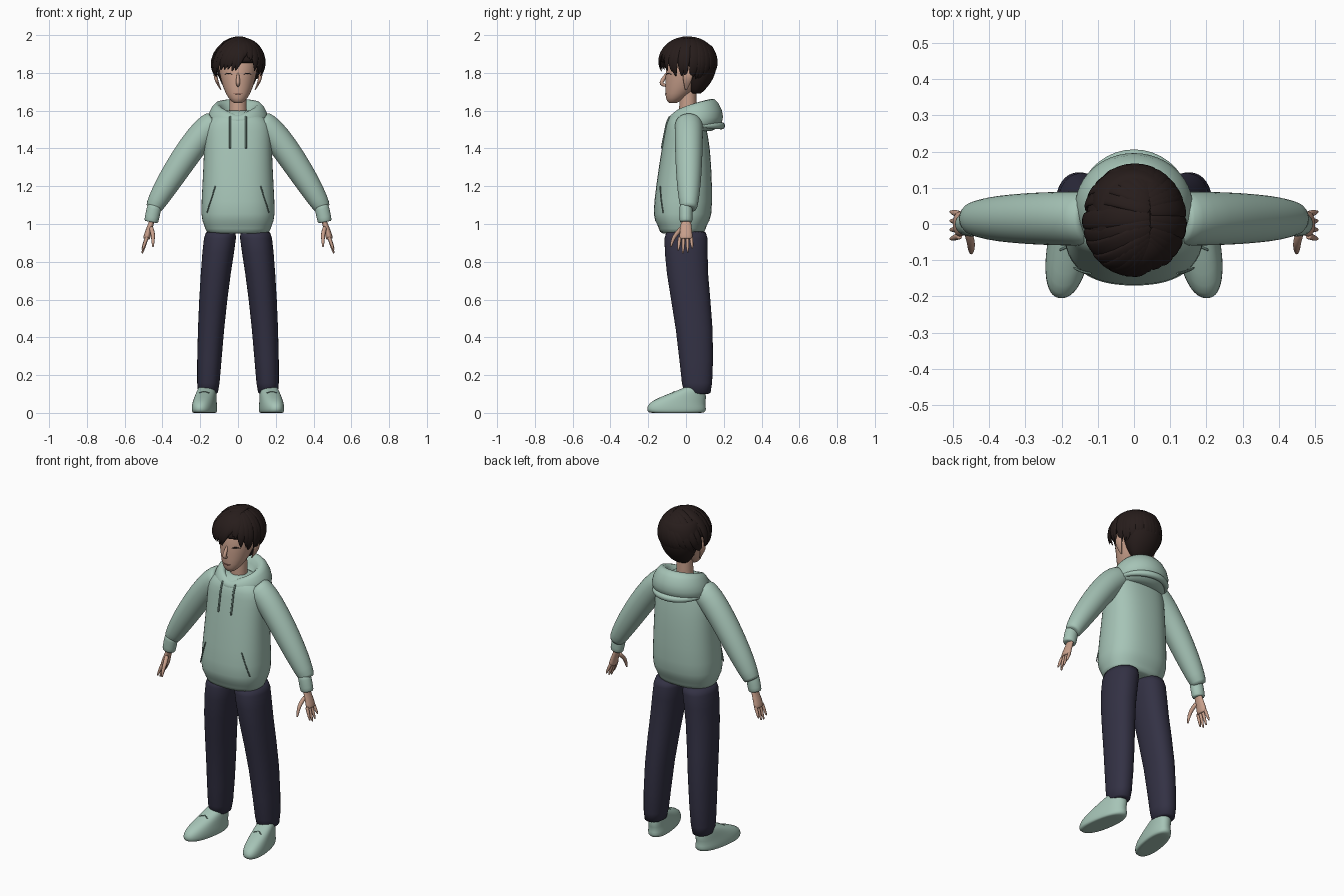
import bpy, bmesh, math, random
from mathutils import Vector

random.seed(4)
if "Cube" in bpy.data.objects:
    bpy.data.objects.remove(bpy.data.objects["Cube"])


def material(name, *rgb):
    mat = bpy.data.materials.new(name)
    mat.use_nodes = True
    mat.diffuse_color = (*rgb, 1)
    shader = mat.node_tree.nodes["Principled BSDF"]
    shader.inputs["Base Color"].default_value = (*rgb, 1)
    shader.inputs["Roughness"].default_value = .8
    return mat


skin = material("skin", .58, .35, .26)
hair = material("dark brown hair", .02, .012, .011)
mint = material("mint cloth", .38, .55, .47)
seam = material("deep mint seam", .13, .2, .17)
navy = material("navy cloth", .033, .031, .058)


def centred(y, z):
    return 0


def stack(rows, power=2, shift=centred, segments=24):
    """Rounded rings from rows of front z, y, half width, half depth and, if tilted, back z."""
    rings = []
    for front_z, mid_y, width, depth, *tilt in rows:
        back_z = tilt[0] if tilt else front_z
        ring = []
        for i in range(segments):
            angle = math.tau * i / segments
            c, s = math.cos(angle), math.sin(angle)
            x = math.copysign(abs(c) ** (2 / power), c) * width
            y = math.copysign(abs(s) ** (2 / power), s) * depth + mid_y
            z = front_z + (back_z - front_z) * math.sqrt(max(0, 1 + s) / 2)
            ring.append(Vector((x + shift(y, z), y, z)))
        rings.append(ring)
    return rings


def constant(t):
    return 1


def sweep(points, width, depth, normal=(0, 1, 0), taper=constant, segments=12):
    """Tube along points, width measured across the normal and depth along it."""
    points = [Vector(p) for p in points]
    last = len(points) - 1
    rings = []
    for i, point in enumerate(points):
        tangent = points[min(i + 1, last)] - points[max(i - 1, 0)]
        up = Vector(normal(point) if callable(normal) else normal)
        side = tangent.cross(up).normalized()
        up = side.cross(tangent).normalized()
        size = taper(i / last)
        rings.append([])
        for k in range(segments):
            angle = math.tau * k / segments
            offset = side * width * math.cos(angle) + up * depth * math.sin(angle)
            rings[-1].append(point + offset * size)
    return rings


def lid(ring):
    """Smaller copy of an end ring, which keeps the rim firm when smoothed."""
    middle = sum(ring, Vector()) / len(ring)
    return [middle.lerp(p, .8) for p in ring]


def build(name, mat, *lofts, mirror=False):
    bm = bmesh.new()
    for rings in lofts:
        rings = [lid(rings[0]), *rings, lid(rings[-1])]
        loops = [[bm.verts.new(p) for p in ring] for ring in rings]
        for low, high in zip(loops, loops[1:]):
            for k in range(len(low)):
                bm.faces.new((low[k - 1], low[k], high[k], high[k - 1]))
        bm.faces.new(loops[0])
        bm.faces.new(loops[-1])
    bmesh.ops.recalc_face_normals(bm, faces=bm.faces)
    for face in bm.faces:
        face.smooth = True
    mesh = bpy.data.meshes.new(name)
    bm.to_mesh(mesh)
    bm.free()
    mesh.materials.append(mat)
    part = bpy.data.objects.new(name, mesh)
    bpy.context.collection.objects.link(part)
    if mirror:
        part.modifiers.new("mirror", "MIRROR").use_mirror_merge = False
    part.modifiers.new("smooth", "SUBSURF").levels = 1


def on_front(rows, x, z, power):
    """Point on the front of a stacked body at the given x and z."""
    for low, high in zip(rows, rows[1:]):
        if low[0] <= z <= high[0]:
            t = (z - low[0]) / (high[0] - low[0])
            _, mid_y, width, depth = [a + (b - a) * t for a, b in zip(low, high)]
            reach = (1 - abs(x / width) ** power) ** (1 / power)
            return Vector((x, mid_y - depth * reach, z))


def steps(count):
    return [i / (count - 1) for i in range(count)]


# Sweater body with a gathered hem
torso = [(.95, -.02, .17, .12), (1, -.02, .18, .13), (1.03, -.02, .2, .16), (1.2, -.01, .19, .15),
         (1.4, 0, .18, .13), (1.5, 0, .18, .11), (1.56, 0, .16, .1), (1.6, .01, .08, .06)]
torso_power = 2.4
build("sweater_body", mint, stack(torso, torso_power))

# Folded hood around the neck, with a soft crease at the back
build("hood", mint, stack([
    (1.5, .03, .15, .11, 1.49), (1.54, .05, .17, .15, 1.53), (1.56, .05, .16, .15, 1.6),
    (1.58, .04, .12, .11, 1.68), (1.57, .03, .09, .08, 1.65), (1.55, .02, .07, .07, 1.59)]))
arc = [(t - .5) * math.pi for t in steps(11)]
build("hood_fold", mint, sweep(
    [(.15 * math.sin(a), .04 + .15 * math.cos(a), 1.52) for a in arc],
    .02, .02, (0, 0, 1), lambda t: .4 + .6 * math.sin(math.pi * t)))

# Sleeves and cuffs
arm = [(.12, 1.53), (.17, 1.5), (.25, 1.4), (.33, 1.28), (.4, 1.17), (.45, 1.08)]
build("sleeves", mint, sweep([(x, .015, z) for x, z in arm], .076, .076,
                             taper=lambda t: 1 - .4 * t ** 3, segments=20), mirror=True)
build("cuffs", mint, sweep([(.44, 0, 1.1), (.45, 0, 1.06), (.46, 0, 1.01)], .04, .036), mirror=True)

# Hands: palm, four fingers and thumb
hand = [sweep([(.45, 0, 1.04), (.46, 0, 1), (.475, 0, .96), (.485, 0, .92)], .02, .038,
              taper=lambda t: .65 + .35 * t)]


def fingertip(t):
    return 1 - .6 * t ** 3


for finger, length in enumerate((.07, .085, .08, .06)):
    y = .02 * finger - .033
    bend = [(.482 + .025 * t, y + y * t / 4, .93 - length * t) for t in steps(5)]
    hand.append(sweep(bend, .01, .01, taper=fingertip, segments=8))
thumb = [(.46, -.02, .98), (.45, -.05, .95), (.45, -.07, .92), (.45, -.08, .88)]
hand.append(sweep(thumb, .013, .013, (1, 0, 0), fingertip, 8))
build("hands", skin, *hand, mirror=True)

# Trousers, spreading towards the ankles
build("trouser_legs", navy, stack(
    [(.1, .06, .06, .08), (.45, .05, .07, .1), (.75, 0, .08, .11), (.96, 0, .09, .12)],
    2.2, lambda y, z: .16 - .075 * z * z), mirror=True)


# Low shoes with toes turned outwards, and laces
def toe_out(y, z):
    return .17 - .15 * y


shoe = [(0, -.05, .06, .15), (.02, -.05, .063, .16), (.05, -.05, .06, .15),
        (.08, -.02, .055, .13), (.12, .03, .05, .07), (.14, .05, .04, .05)]
build("shoes", mint, stack(shoe, 2.3, toe_out), mirror=True)
laces = []
for row in steps(3):
    for lean in (-1, 1):
        y = -.11 + .05 * row
        laces.append(sweep([(toe_out(y, 0) + lean * k * .026, y + k * .012, .085 + .03 * row - .01 * k * k)
                            for k in (-1, 0, 1)], .004, .004, (0, 0, 1), segments=6))
build("shoe_laces", seam, *laces, mirror=True)

# Draw cords and pocket edges
cord = [on_front(torso, .042, 1.57 - .17 * t, torso_power) for t in steps(6)]
build("draw_cords", seam, sweep(cord, .006, .006, segments=8), mirror=True)
pocket = [on_front(torso, .12 + .045 * t, 1.2 - .14 * t, torso_power) for t in steps(6)]
build("pocket_edges", seam, sweep(pocket, .004, .004, segments=6), mirror=True)

# Head, neck, nose and ears
head = [(1.64, -.07, .02, .02), (1.66, -.06, .05, .05), (1.72, -.02, .08, .09),
        (1.8, 0, .1, .11), (1.88, .02, .11, .12), (1.95, .02, .06, .07)]
build("head", skin, stack(head))
build("neck", skin, stack([(1.54, .01, .05, .05), (1.64, .01, .045, .045), (1.74, .01, .045, .045)]))
build("nose", skin, sweep([(0, -.1, 1.8), (0, -.125, 1.76), (0, -.135, 1.74), (0, -.1, 1.73)],
                          .014, .012, (1, 0, 0), lambda t: .4 + math.sin(math.pi * t) * .7))
build("ears", skin, sweep([(.09 + .03 * math.sin(2 * t), .015 * t, 1.71 + .11 * t) for t in steps(6)],
                          .011, .027, taper=lambda t: .2 + .8 * math.sin(2.6 * t ** 1.2)), mirror=True)


# Eyelid lines and mouth
def slim(t):
    return .3 + .7 * math.sin(math.pi * t)


eyelid = [on_front(head, .03 + .04 * t, 1.79 + .008 * slim(t), 2) for t in steps(5)]
build("eyelid_lines", hair, sweep(eyelid, .004, .004, taper=slim, segments=6), mirror=True)
mouth = [on_front(head, .05 * t - .025, 1.692 - .004 * slim(t), 2) for t in steps(5)]
build("mouth_line", material("muted lip", .25, .1, .08), sweep(mouth, .004, .004, taper=slim, segments=6))

# Hair: crown cap and nape
centre, size = Vector((0, .01, 1.853)), Vector((.141, .151, .134))
rises = [math.pi / 2 * t for t in steps(9)[:-1]]
build("hair_cap", hair, stack([
    (centre.z + size.z * math.sin(r), centre.y, .136 * math.cos(r), .146 * math.cos(r)) for r in rises]))
build("hair_nape", hair, stack([(1.69, .05, .05, .03), (1.74, .06, .09, .07), (1.8, .07, .11, .09),
                                (1.88, .06, .13, .11), (1.95, .04, .1, .1)]))


# Tapered hair locks falling from a side parting
def lock(azimuth, drop, width):
    away, ahead = math.sin(azimuth), -math.cos(azimuth)
    root = Vector((.33, .1 + .6 * ahead, 1)).normalized()
    tip = Vector((away * math.cos(drop), ahead * math.cos(drop), -math.sin(drop)))
    path = [centre + root.lerp(tip, t).normalized() * size for t in steps(8)]
    return sweep(path, width, .011, lambda p: p - centre,
                 lambda t: .1 + .9 * math.sin(math.pi * (.15 + .85 * t)), 8)


locks = []
for azimuth in range(-178, 180, 11):
    if 4 < azimuth < 34:
        drop = -.12
    else:
        drop = .27 if abs(azimuth) < 62 else .6
    locks.append(lock(math.radians(azimuth + random.uniform(-4, 4)),
                      drop + random.uniform(-.1, .1), random.uniform(.025, .035)))
build("hair_locks", hair, *locks)
